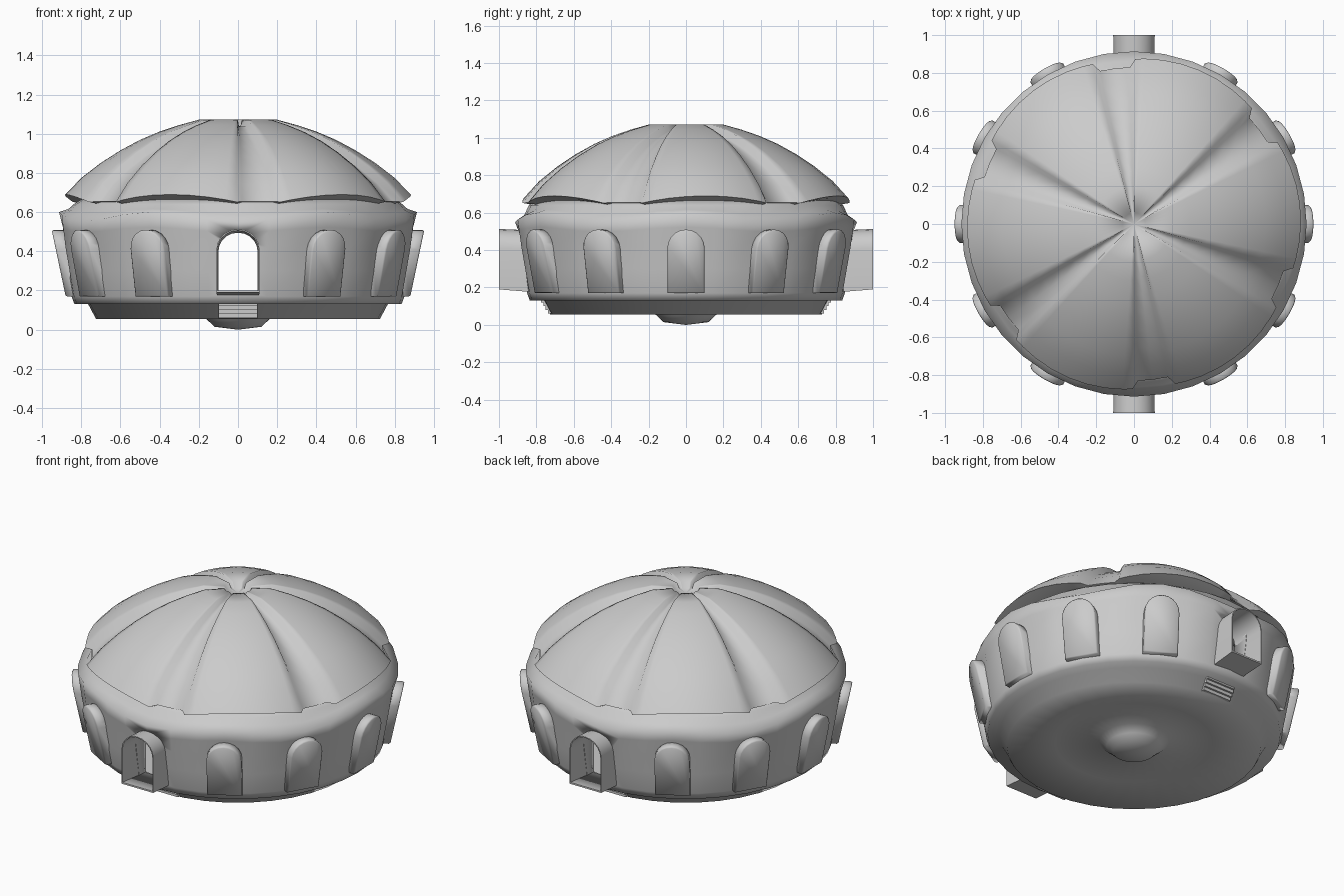
import bpy, bmesh
from math import sin, cos, pi, radians, tau
from mathutils import Matrix

cube = bpy.data.objects.get("Cube")
if cube:
    bpy.data.objects.remove(cube)

stone = bpy.data.materials.new("pale_grey")
stone.use_nodes = True
stone.diffuse_color = (0.6, 0.6, 0.6, 1)
stone.node_tree.nodes["Principled BSDF"].inputs["Base Color"].default_value = (0.6, 0.6, 0.6, 1)


def make(name, rings, closed_rows=False, cap=False):
    """Skin a list of closed point rings into one mesh object."""
    bm = bmesh.new()
    rows = [[bm.verts.new(p) for p in ring] for ring in rings]
    pairs = list(zip(rows, rows[1:]))
    if closed_rows:
        pairs.append((rows[-1], rows[0]))
    for a, b in pairs:
        n = len(a)
        for i in range(n):
            j = (i + 1) % n
            bm.faces.new((a[i], a[j], b[j], b[i]))
    if cap:
        bm.faces.new(rows[0])
        bm.faces.new(rows[-1])
    bmesh.ops.remove_doubles(bm, verts=bm.verts, dist=0.0001)
    bmesh.ops.recalc_face_normals(bm, faces=bm.faces)
    mesh = bpy.data.meshes.new(name)
    bm.to_mesh(mesh)
    bm.free()
    obj = bpy.data.objects.new(name, mesh)
    bpy.context.collection.objects.link(obj)
    mesh.materials.append(stone)
    return obj


def smooth(obj, angle=85):
    bpy.ops.object.select_all(action='DESELECT')
    obj.select_set(True)
    bpy.context.view_layer.objects.active = obj
    bpy.ops.object.shade_smooth_by_angle(angle=radians(angle))


def polar(r, a, z):
    return (r * cos(a), r * sin(a), z)


def arch(half, bottom, spring, top, y, steps=10):
    """Arched outline in the XZ plane at depth y."""
    pts = [(-half, y, bottom), (half, y, bottom)]
    for i in range(steps + 1):
        a = pi * i / steps
        pts.append((half * cos(a), y, spring + (top - spring) * sin(a)))
    return pts


# Hollow drum with wavy shoulder, stepped base, dished underside and keel boss
# (radius, height, wave amount, flute amount)
drum = [(0, 0, 0, 0), (0.12, 0.015, 0, 0), (0.157, 0.05, 0, 0), (0.2, 0.085, 0, 0),
        (0.45, 0.075, 0, 0), (0.725, 0.055, 0, 0),
        (0.765, 0.13, 0, 0), (0.835, 0.13, 0, 0), (0.85, 0.17, 0, 0),
        (0.868, 0.3, 0, 0.01), (0.887, 0.42, 0, 0.014), (0.902, 0.51, 0.5, 0.008),
        (0.914, 0.575, 1, 0), (0.865, 0.602, 0.6, 0), (0.84, 0.64, 0, 0), (0.8, 0.665, 0, 0),
        (0.78, 0.665, 0, 0), (0.78, 0.17, 0, 0), (0, 0.17, 0, 0)]
COLS = 36
rings = []
for r, z, wave, flute in drum:
    angles = [tau * i / COLS for i in range(COLS)]
    rings.append([polar(r - flute * cos(12 * a), a, z + 0.025 * wave * cos(6 * a)) for a in angles])
body = make("drum_wall", rings)

# Doorway passing right through the drum
cutter = make("doorway_cutter", [arch(0.1, 0.18, 0.41, 0.505, y) for y in (-1.2, 1.2)], cap=True)
cutter.hide_render = True
cut = body.modifiers.new("doorway", 'BOOLEAN')
cut.object = cutter
cut.operation = 'DIFFERENCE'
cut.solver = 'EXACT'
bpy.context.view_layer.objects.active = body
bpy.ops.object.modifier_apply(modifier=cut.name)
bpy.data.objects.remove(cutter)
smooth(body)

# Six raised roof petals blending into sunken valleys
roof = [(0, 1.035), (0.06, 1.04), (0.08, 1.072), (0.2, 1.072), (0.3, 1.045), (0.4, 1.012),
        (0.5, 0.97), (0.6, 0.917), (0.7, 0.854), (0.8, 0.778), (0.885, 0.69),
        (0.835, 0.675), (0.79, 0.665)]
columns = []
for k in range(6):
    for phi in (-22.5, -19, -13, -6.5, 0, 6.5, 13, 19, 22.5, 24.5, 30, 35.5):
        edge = min(abs(phi) / 22.5, 1)
        columns.append((radians(7 + 60 * k + phi), edge, 1 if abs(phi) > 23 else 0))
rings = []
for i, (r, z) in enumerate(roof):
    ring = []
    for a, edge, valley in columns:
        rise = min(r / 0.885, 1)
        drop = 0.038 * rise ** 3 * edge ** 2 * (1 - valley) + 0.035 * valley
        radius = r * (1 - 0.05 * valley - 0.012 * edge ** 2)
        if i < 2:
            drop, radius = 0, r
        ring.append(polar(radius, a, z - drop))
    rings.append(ring)
smooth(make("petal_roof", rings))

# Ten arched window panels, leaning outwards
for k in range(12):
    if k in (3, 9):
        continue
    rows = []
    for depth, inset in ((0.08, 0), (0.008, 0), (0, 0.008)):
        pts = arch(0.1 - inset, 0.17 + inset / 2, 0.41, 0.51 - inset, 0)
        rows.append([(x, -(0.88 + 0.21 * (z - 0.17) - depth), z) for x, y, z in pts])
    panel = make("window_panel", rows, cap=True)
    panel.data.transform(Matrix.Rotation(radians(30 * k + 90), 4, 'Z'))
    smooth(panel)

# Front and back: flared door tunnel and shallow steps on the sloping base
for name, side in (("front", -1), ("back", 1)):
    inner, outer = 0.78 * side, 1.0 * side
    rings = [arch(0.1, 0.18, 0.4, 0.495, inner), arch(0.104, 0.2, 0.41, 0.506, outer),
             arch(0.11, 0.19, 0.41, 0.513, outer), arch(0.106, 0.172, 0.4, 0.503, inner)]
    smooth(make(name + "_door_tunnel", rings, closed_rows=True))
    for i in range(4):
        low, reach = 0.06 + 0.02 * i, 0.738 + 0.012 * i
        block = [[(x, y * side, z) for x, y in ((-0.1, 0.7), (0.1, 0.7), (0.1, reach), (-0.1, reach))]
                 for z in (low, low + 0.02)]
        make(name + "_step", block, cap=True)
